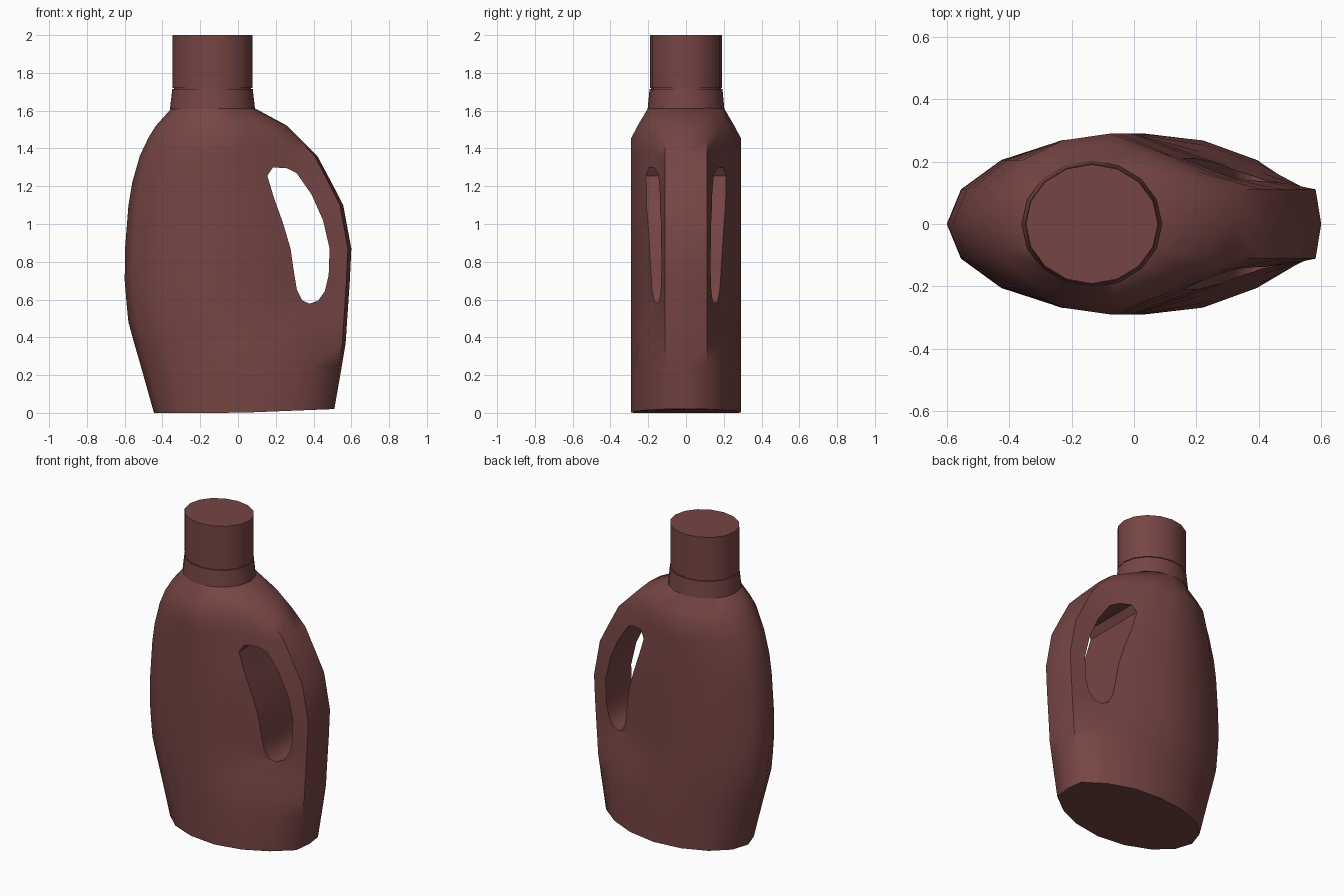
import bpy, bmesh, math

if "Cube" in bpy.data.objects:
    bpy.data.objects.remove(bpy.data.objects["Cube"])

mat = bpy.data.materials.new("brown plastic")
mat.diffuse_color = (0.18, 0.06, 0.057, 1)
mat.use_nodes = True
mat.node_tree.nodes["Principled BSDF"].inputs["Base Color"].default_value = mat.diffuse_color
SIDES = 16


def make(name, rings, angle=50):
    """Loft a list of rings (equal point counts) into a closed object."""
    bm = bmesh.new()
    vs = [[bm.verts.new(p) for p in r] for r in rings]
    n = len(vs[0])
    for a, b in zip(vs, vs[1:]):
        for i in range(n):
            j = (i + 1) % n
            bm.faces.new((a[i], a[j], b[j], b[i]))
    bm.faces.new(vs[0][::-1])
    bm.faces.new(vs[-1])
    bmesh.ops.recalc_face_normals(bm, faces=bm.faces)
    me = bpy.data.meshes.new(name)
    bm.to_mesh(me)
    bm.free()
    ob = bpy.data.objects.new(name, me)
    bpy.context.collection.objects.link(ob)
    me.materials.append(mat)
    return ob


def smooth(ob, deg):
    bpy.ops.object.select_all(action='DESELECT')
    ob.select_set(True)
    bpy.context.view_layer.objects.active = ob
    bpy.ops.object.shade_smooth_by_angle(angle=math.radians(deg))


def ellipse(cx, rx, ry, z):
    return [(cx + rx * math.cos(i * math.tau / SIDES),
             ry * math.sin(i * math.tau / SIDES), z) for i in range(SIDES)]


# Body: z, left x, right x, half depth, amount of pinch at the grip
SECTIONS = [
    (0, -.445, .51, .29, 0), (.25, -.515, .55, .29, 0),
    (.37, -.55, .57, .29, .25), (.48, -.58, .577, .29, .65),
    (.58, -.59, .584, .29, 1), (.7, -.6, .592, .29, 1),
    (.87, -.598, .6, .29, 1), (1.1, -.58, .557, .29, 1),
    (1.22, -.56, .495, .29, 1), (1.36, -.52, .42, .29, .9),
    (1.455, -.475, .325, .29, .6), (1.52, -.435, .26, .256, .3),
    (1.615, -.35, .085, .2, 0)]


def body_ring(z, xl, xr, ry, pinch):
    cx, rx = (xl + xr) / 2, (xr - xl) / 2
    ring = []
    for i, (x, y, h) in enumerate(ellipse(cx, rx, ry, z)):
        k = min(i, SIDES - i)
        if k == 1 and z < 1.6:                 # blunt handle end
            x = cx + rx * .97
        y *= 1 - pinch * {2: .3, 3: .22}.get(k, 0)
        if z == 0:                             # slightly raised base corner
            h = max(0, x) * .04
        ring.append((x, y, h))
    return ring


body = make("bottle_body", [body_ring(*s) for s in SECTIONS])

# Handle hole cut straight through the body
HOLE = [(.155, 1.255), (.185, 1.3), (.26, 1.295), (.31, 1.27), (.39, 1.155),
        (.45, 1.02), (.485, .87), (.48, .73), (.46, .645), (.425, .595),
        (.38, .578), (.34, .595), (.312, .65), (.297, .74), (.278, .87),
        (.24, 1.0), (.19, 1.14)]
cutter = make("handle_cutter", [[(x, y, z) for x, z in HOLE] for y in (-.6, .6)])
cutter.hide_render = True
mod = body.modifiers.new("handle_hole", 'BOOLEAN')
mod.operation = 'DIFFERENCE'
mod.solver = 'EXACT'
mod.object = cutter
bpy.context.view_layer.objects.active = body
bpy.ops.object.modifier_apply(modifier=mod.name)
bpy.data.objects.remove(cutter)
smooth(body, 50)

# Neck collar and cap
collar = make("neck_collar", [ellipse(-.135, .225, .203, 1.61),
                              ellipse(-.135, .213, .193, 1.715)])
cap = make("cap", [ellipse(-.135, .205, .185, 1.71), ellipse(-.135, .205, .185, 1.72),
                   ellipse(-.135, .212, .191, 1.72), ellipse(-.135, .212, .191, 2.0)])
for ob in (collar, cap):
    smooth(ob, 40)
